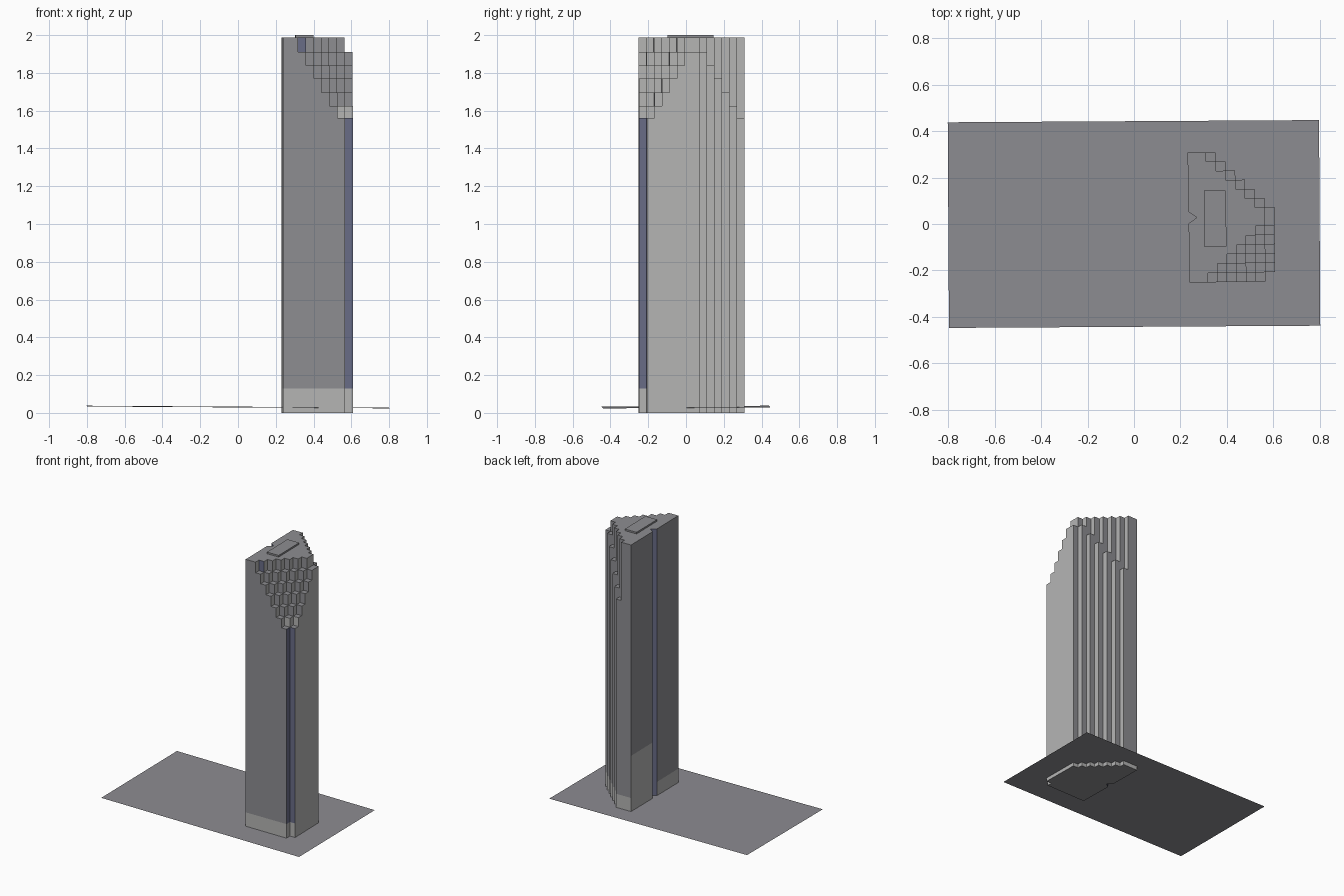
import bpy
import bmesh
from mathutils import Vector

cube = bpy.data.objects.get("Cube")
if cube:
    bpy.data.objects.remove(cube, do_unlink=True)


def material(name, rgb):
    m = bpy.data.materials.new(name)
    m.use_nodes = True
    m.diffuse_color = (*rgb, 1)
    m.node_tree.nodes["Principled BSDF"].inputs["Base Color"].default_value = (*rgb, 1)
    return m


WALL, LIGHT, GLASS = range(3)
wall = material("wall grey", (0.27, 0.27, 0.285))
light = material("light stone grey", (0.46, 0.46, 0.455))
glass = material("dark blue glass", (0.14, 0.15, 0.24))
paving = material("paving grey", (0.265, 0.262, 0.285))


def finish(name, bm, mats, location=(0, 0, 0), turn=0.0):
    mesh = bpy.data.meshes.new(name)
    bm.normal_update()
    bm.to_mesh(mesh)
    bm.free()
    for m in mats:
        mesh.materials.append(m)
    obj = bpy.data.objects.new(name, mesh)
    obj.location = location
    obj.rotation_euler.z = turn
    bpy.context.collection.objects.link(obj)
    return obj


# Tower plan: rows of cells between the front and back edges
CENTRE = Vector((0.42, 0.03, 0))
LEFT, RIGHT, FRONT, BACK = -0.185, 0.185, -0.28, 0.28
ROWS, CELL_X, CELL_Y = 14, 0.0415, 0.04
TERRACES = [1.56, 1.625, 1.695, 1.77, 1.84, 1.91, 1.988]


def row_end(row, level):
    """Right-hand end of a cell row: terraces bite the front, steps the back."""
    cells = max(0, level + 1 - row)
    n = ROWS - 1 - row
    if n <= 6:
        cells = max(cells, 6 - n + (n < level or level == 6))
    return RIGHT - CELL_X * cells


def outline(level):
    pts = [(LEFT, FRONT)]
    last = None
    for row in range(ROWS):
        x, y = row_end(row, level), FRONT + CELL_Y * row
        if last is None:
            pts.append((x, y))
        elif abs(x - last) > 1e-5:
            pts += [(last, y), (x, y)]
        last = x
    # back edge, then the V groove in the left wall
    pts += [(last, BACK), (LEFT, BACK),
            (LEFT, 0.025), (LEFT + 0.036, 0), (LEFT, -0.025)]
    return pts


def wall_colour(normal, c, level):
    if normal.x > 0.9:
        corner = level == 0 and c.y < FRONT + CELL_Y and c.z > 0.13
        return GLASS if corner else LIGHT
    if normal.x < -0.1:
        if normal.x > -0.9:
            return GLASS
        return LIGHT if c.z < (0.44 if c.y > 0 else 0.13) else WALL
    if c.z < 0.13:
        return LIGHT
    if normal.y < -0.9:
        if level == 0 and c.x > RIGHT - CELL_X:
            return GLASS
        if level == 1 and c.x > RIGHT - 2 * CELL_X:
            return LIGHT
        if level == 6 and c.y > FRONT and c.x < RIGHT - 6 * CELL_X:
            return GLASS
        if level == 6 and RIGHT - 7 * CELL_X < c.x < RIGHT - 6 * CELL_X:
            return GLASS
    return WALL


# Tower body: stacked bands of wall, each terrace capped
bm = bmesh.new()
bands = [(0, 0.13, 0), (0.13, 0.44, 0), (0.44, TERRACES[0], 0)]
bands += [(TERRACES[k - 1], TERRACES[k], k) for k in range(1, len(TERRACES))]
for z0, z1, level in bands:
    pts = outline(level)
    low = [bm.verts.new((x, y, z0)) for x, y in pts]
    high = [bm.verts.new((x, y, z1)) for x, y in pts]
    for i in range(len(pts)):
        j = (i + 1) % len(pts)
        f = bm.faces.new((low[i], low[j], high[j], high[i]))
        f.normal_update()
        f.material_index = wall_colour(f.normal, f.calc_center_median(), level)
    if z0 == 0:
        bm.faces.new(low[::-1])
    if z1 >= TERRACES[0]:
        bm.faces.new(high)
finish("stepped_tower", bm, [wall, light, glass], CENTRE, 0.015)

# Low plant box on the roof
bm = bmesh.new()
bmesh.ops.create_cube(bm, size=1)
bmesh.ops.scale(bm, vec=(0.094, 0.243, 0.03), verts=bm.verts)
finish("roof_box", bm, [wall], (0.35, 0.023, 1.985), 0.015)

# Thin paved ground sheet, sloping gently to the right
bm = bmesh.new()
bmesh.ops.create_grid(bm, x_segments=8, y_segments=4, size=1)
for v in bm.verts:
    v.co = (v.co.x * 0.8, v.co.y * 0.443, 0.031 - 0.005 * v.co.x + 0.002 * v.co.y)
finish("ground_sheet", bm, [paving], (0, 0, 0), 0.006)
